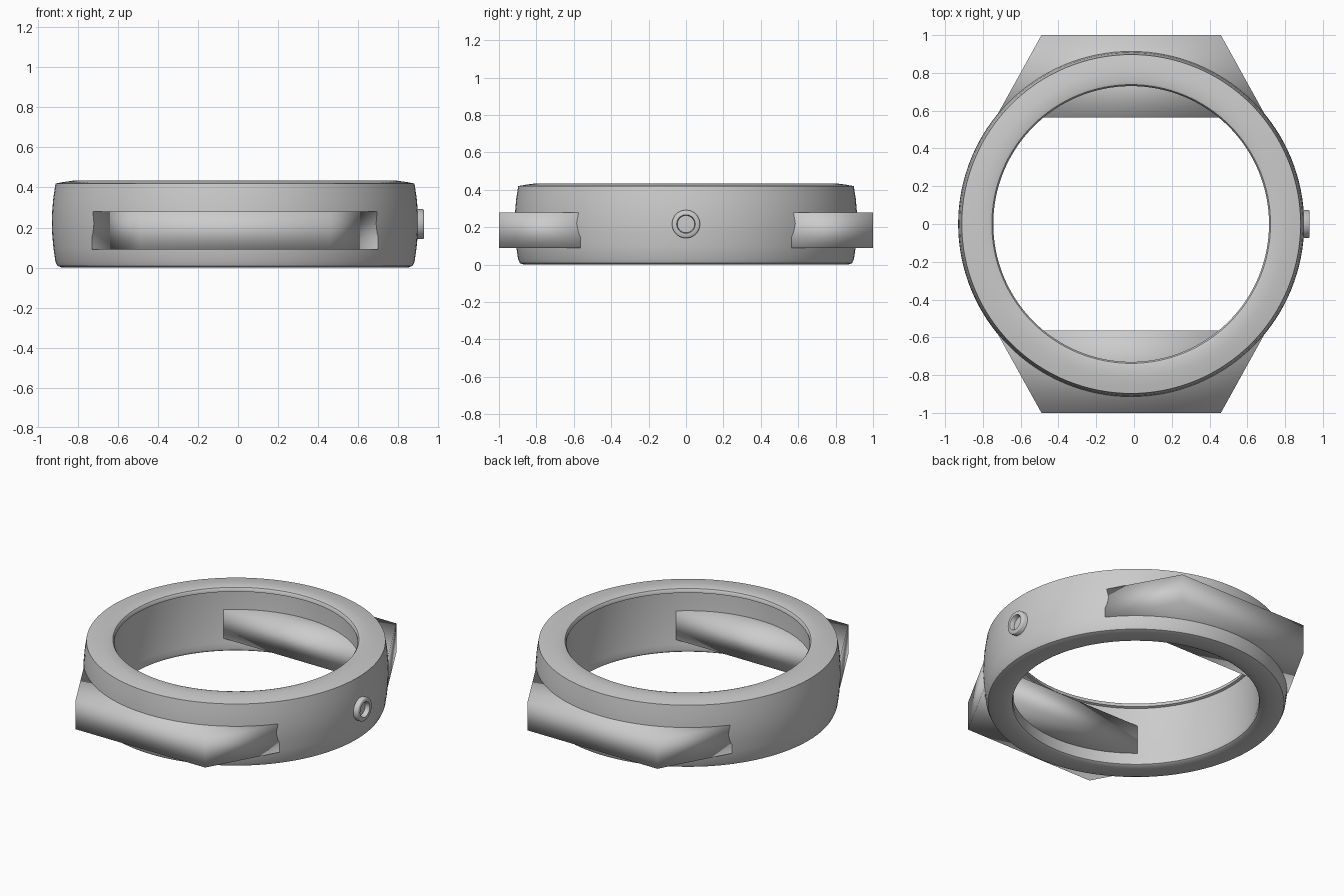
import bpy, bmesh
from math import radians, pi
from mathutils import Matrix, Vector

cube = bpy.data.objects.get("Cube")
if cube:
    bpy.data.objects.remove(cube, do_unlink=True)

CX = -0.015  # the case sits slightly off centre because of the crown

steel = bpy.data.materials.new("brushed_grey")
steel.use_nodes = True
grey = (0.6, 0.6, 0.6, 1)
steel.diffuse_color = grey
steel.node_tree.nodes["Principled BSDF"].inputs["Base Color"].default_value = grey


def finish(name, bm, angle=None):
    bmesh.ops.recalc_face_normals(bm, faces=bm.faces[:])
    mesh = bpy.data.meshes.new(name)
    bm.to_mesh(mesh)
    bm.free()
    mesh.materials.append(steel)
    obj = bpy.data.objects.new(name, mesh)
    bpy.context.collection.objects.link(obj)
    bpy.ops.object.select_all(action='DESELECT')
    obj.select_set(True)
    bpy.context.view_layer.objects.active = obj
    if angle:
        bpy.ops.object.shade_smooth_by_angle(angle=radians(angle))
    else:
        bpy.ops.object.shade_smooth()
    return obj


def lathe(name, profile, steps, matrix, angle):
    """Revolve a closed (radius, height) profile around z, then place it."""
    bm = bmesh.new()
    verts = [bm.verts.new((r, 0, z)) for r, z in profile]
    edges = [bm.edges.new((v, verts[i - 1])) for i, v in enumerate(verts)]
    bmesh.ops.spin(bm, geom=verts + edges, cent=(0, 0, 0), axis=(0, 0, 1),
                   angle=2 * pi, steps=steps, use_merge=True)
    bmesh.ops.remove_doubles(bm, verts=bm.verts[:], dist=0.0005)
    bm.transform(matrix)
    return finish(name, bm, angle)


# Barrel-sided case with a thin lip around the upper opening
case_profile = [
    (0.755, 0.004), (0.80, 0.0), (0.865, 0.0), (0.888, 0.008), (0.898, 0.03),
    (0.908, 0.10), (0.914, 0.17), (0.916, 0.22), (0.914, 0.28), (0.908, 0.35),
    (0.897, 0.42), (0.86, 0.427), (0.81, 0.434), (0.755, 0.435), (0.738, 0.43),
    (0.73, 0.418), (0.73, 0.405), (0.745, 0.40), (0.745, 0.06), (0.738, 0.03),
    (0.742, 0.012),
]
lathe("case", case_profile, 128, Matrix.Translation((CX, 0, 0)), 35)

# Tapered strap lugs, front and back
for name, side in (("front_lug", -1), ("back_lug", 1)):
    bm = bmesh.new()
    outline = [(-0.716, 0.565), (0.716, 0.565), (0.475, 1.0), (-0.475, 1.0)]
    base = bm.faces.new([bm.verts.new((CX + x, side * y, 0.09)) for x, y in outline])
    top = bmesh.ops.extrude_face_region(bm, geom=[base])["geom"]
    bmesh.ops.translate(bm, vec=Vector((0, 0, 0.19)),
                        verts=[g for g in top if isinstance(g, bmesh.types.BMVert)])
    finish(name, bm)

# Crown tube on the left side, with an open bore
crown_profile = [(0.046, 0.0), (0.075, 0.0), (0.075, 0.068), (0.07, 0.073),
                 (0.05, 0.073), (0.046, 0.068)]
place = Matrix.Translation((0.857, 0, 0.217)) @ Matrix.Rotation(pi / 2, 4, 'Y')
lathe("crown_tube", crown_profile, 40, place, 50)
